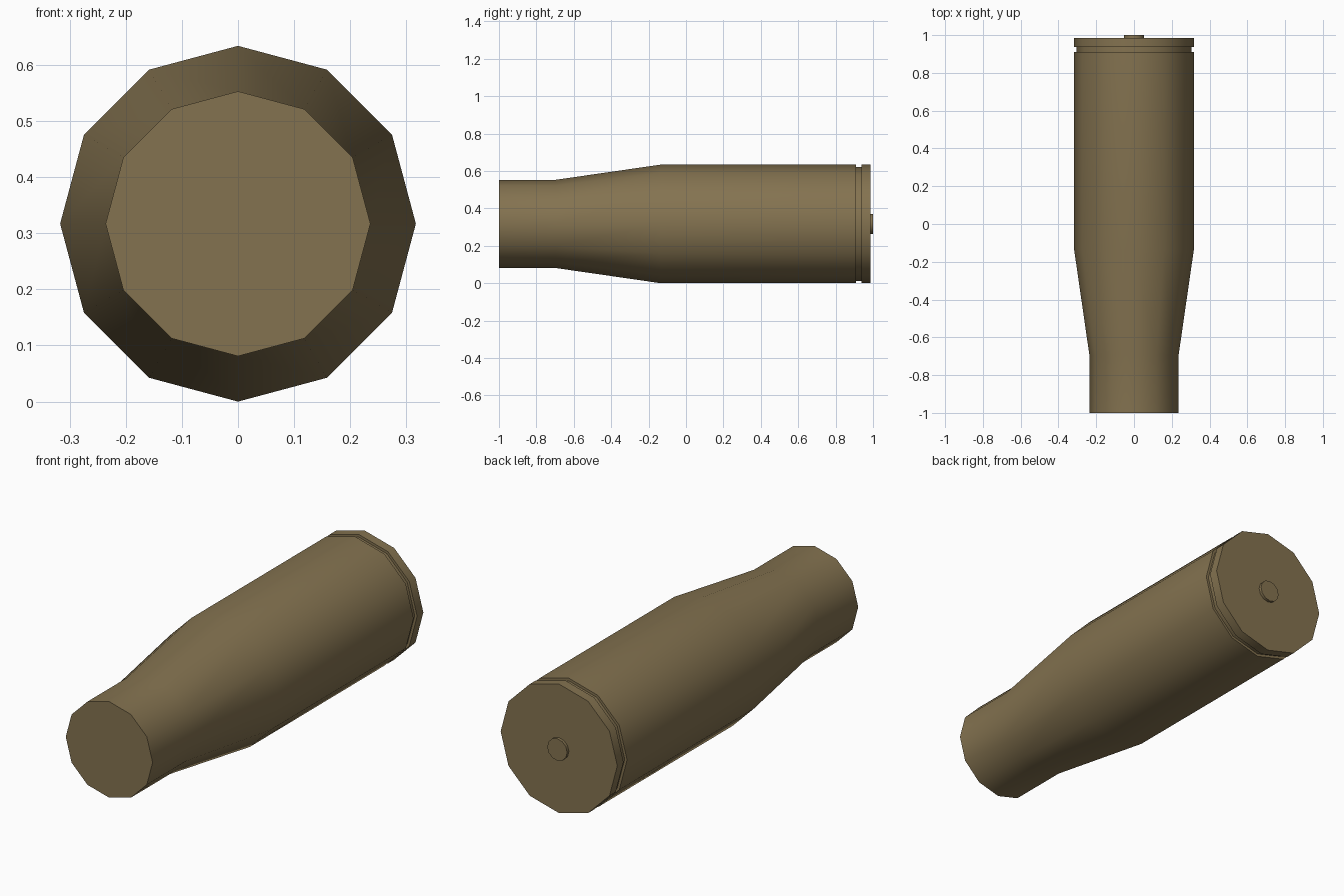
import bpy, bmesh, math

if "Cube" in bpy.data.objects:
    bpy.data.objects.remove(bpy.data.objects["Cube"])

CENTRE_Z = 0.317
SIDES = 12

brass = bpy.data.materials.new("dull brass")
brass.diffuse_color = (0.23, 0.17, 0.08, 1)
brass.use_nodes = True
brass.node_tree.nodes["Principled BSDF"].inputs["Base Color"].default_value = brass.diffuse_color


def turned(name, profile):
    """Closed solid turned around the y axis from (y, radius) points."""
    bm = bmesh.new()
    rings = []
    for y, r in profile:
        ring = []
        for i in range(SIDES):
            a = 2 * math.pi * i / SIDES
            ring.append(bm.verts.new((r * math.cos(a), y, CENTRE_Z + r * math.sin(a))))
        rings.append(ring)
    for a, b in zip(rings, rings[1:]):
        for i in range(SIDES):
            j = (i + 1) % SIDES
            bm.faces.new((a[i], a[j], b[j], b[i]))
    bm.faces.new(rings[0])
    bm.faces.new(rings[-1])
    bmesh.ops.recalc_face_normals(bm, faces=bm.faces)
    mesh = bpy.data.meshes.new(name)
    bm.to_mesh(mesh)
    bm.free()
    mesh.materials.append(brass)
    obj = bpy.data.objects.new(name, mesh)
    bpy.context.collection.objects.link(obj)
    bpy.ops.object.select_all(action='DESELECT')
    obj.select_set(True)
    bpy.context.view_layer.objects.active = obj
    bpy.ops.object.shade_smooth_by_angle(angle=math.radians(40))
    return obj


# Case: neck, sloping shoulder, body, extractor groove and rim
turned("cartridge_case", [
    (-1.0, 0.236), (-0.695, 0.236), (-0.135, 0.317), (0.91, 0.317),
    (0.91, 0.304), (0.938, 0.304), (0.938, 0.317), (0.986, 0.317),
])

# Small raised disc in the middle of the base
turned("primer", [(0.97, 0.054), (1.0, 0.054)])
